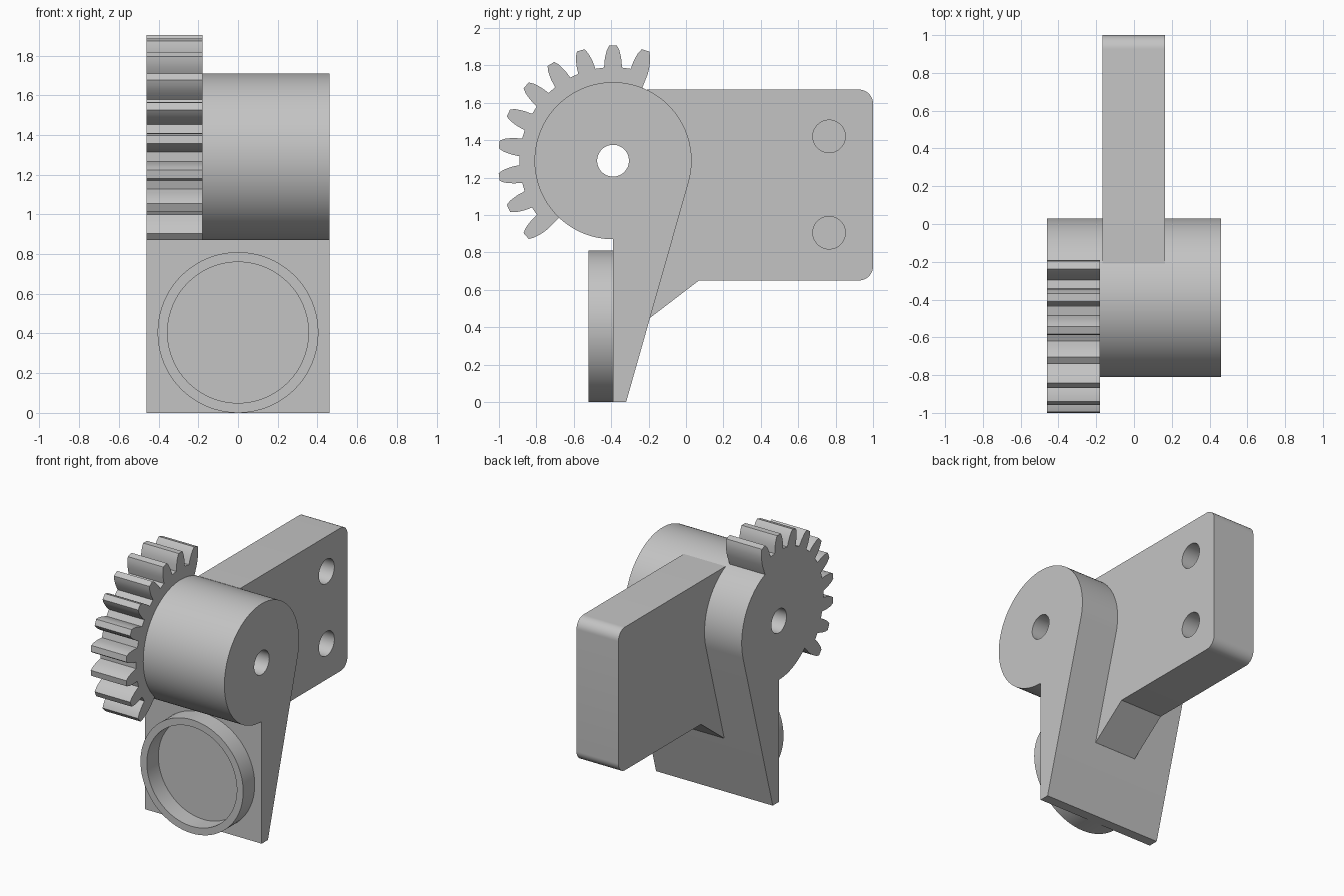
import bpy, bmesh
from math import sin, cos, radians, degrees, atan2, acos, hypot

if "Cube" in bpy.data.objects:
    bpy.data.objects.remove(bpy.data.objects["Cube"])

steel = bpy.data.materials.new("plain grey")
steel.diffuse_color = (0.55, 0.55, 0.55, 1)
steel.use_nodes = True
steel.node_tree.nodes["Principled BSDF"].inputs["Base Color"].default_value = steel.diffuse_color

CY, CZ, R = -0.39, 1.29, 0.42      # barrel axis (y, z) and radius
X0, X1 = -0.46, 0.46               # full width


def arc(cy, cz, r, a0, a1, n):
    """Points on an arc, angles in degrees."""
    return [(cy + r * cos(radians(a0 + (a1 - a0) * i / n)),
             cz + r * sin(radians(a0 + (a1 - a0) * i / n))) for i in range(n + 1)]


def circle(cy, cz, r, n=64):
    return arc(cy, cz, r, 0, 360, n)[:-1]


def prism(name, pts, lo, hi, axis="x"):
    """Extrude a closed profile along x (profile is y,z) or y (profile is x,z)."""
    bm = bmesh.new()
    place = (lambda p, d: (d, p[0], p[1])) if axis == "x" else (lambda p, d: (p[0], d, p[1]))
    a = [bm.verts.new(place(p, lo)) for p in pts]
    b = [bm.verts.new(place(p, hi)) for p in pts]
    bm.faces.new(a)
    bm.faces.new(b)
    for i in range(len(pts)):
        j = (i + 1) % len(pts)
        bm.faces.new((a[i], a[j], b[j], b[i]))
    bmesh.ops.recalc_face_normals(bm, faces=bm.faces)
    me = bpy.data.meshes.new(name)
    bm.to_mesh(me)
    bm.free()
    me.materials.append(steel)
    ob = bpy.data.objects.new(name, me)
    bpy.context.collection.objects.link(ob)
    return ob


def activate(ob):
    bpy.ops.object.select_all(action="DESELECT")
    ob.select_set(True)
    bpy.context.view_layer.objects.active = ob


def cut(ob, cutter):
    """Subtract the cutter from the part and remove it."""
    activate(ob)
    mod = ob.modifiers.new("hole", "BOOLEAN")
    mod.operation, mod.solver, mod.object = "DIFFERENCE", "EXACT", cutter
    cutter.hide_render = True
    bpy.ops.object.modifier_apply(modifier=mod.name)
    bpy.data.objects.remove(cutter)


# Barrel with tapering arm, tangent to the barrel at the back
foot = (-0.32, 0.0)
dy, dz = foot[0] - CY, foot[1] - CZ
tangent = degrees(atan2(dz, dy) + acos(R / hypot(dy, dz)))
barrel = prism("barrel_and_arm", arc(CY, CZ, R, tangent, 270, 80) + [(CY, 0), foot], X0, X1)
cut(barrel, prism("axle_cutter", circle(CY, CZ, 0.085), -1, 1))

# Gear sector: ten teeth of a 22-tooth wheel
pitch, root = 360 / 22, 0.5
tooth = [(0.048, 0.5), (0.045, 0.54), (0.041, 0.562), (0.034, 0.59), (0.021, 0.615)]
tooth = [(-w, r) for w, r in tooth] + [(w, r) for w, r in reversed(tooth)]
gear_pts = []
for k in range(-1, 9):
    t = radians(90 + k * pitch)
    for w, r in tooth:
        a = t + w / r
        gear_pts.append((CY + r * cos(a), CZ + r * sin(a)))
edge = degrees(0.048 / root)
gear_pts += arc(CY, CZ, R - 0.001, 90 + 8 * pitch + edge, 90 - pitch - edge, 48)
gear = prism("gear_sector", gear_pts, X0, -0.18)

# Mounting block with rounded far corners and a sloped gusset underneath
rc = 0.075
block_pts = [(-0.208, 1.67), (-0.208, 0.45), (-0.192, 0.45), (0.07, 0.65)]
block_pts += arc(1 - rc, 0.65 + rc, rc, -90, 0, 12) + arc(1 - rc, 1.67 - rc, rc, 0, 90, 12)
block = prism("mounting_block", block_pts, -0.167, 0.163)
for z in (0.905, 1.42):             # blind screw holes in the right face
    cut(block, prism("screw_cutter", circle(0.765, z, 0.087, 48), -0.1, 0.4))

# Round cup rim on the front of the arm
rim = prism("cup_rim", circle(0, 0.405, 0.405, 80), -0.52, CY, "y")
cut(rim, prism("rim_cutter", circle(0, 0.405, 0.355, 80), -0.8, 0, "y"))

for ob in (barrel, gear, block, rim):
    activate(ob)
    bpy.ops.object.shade_smooth_by_angle(angle=radians(25))
